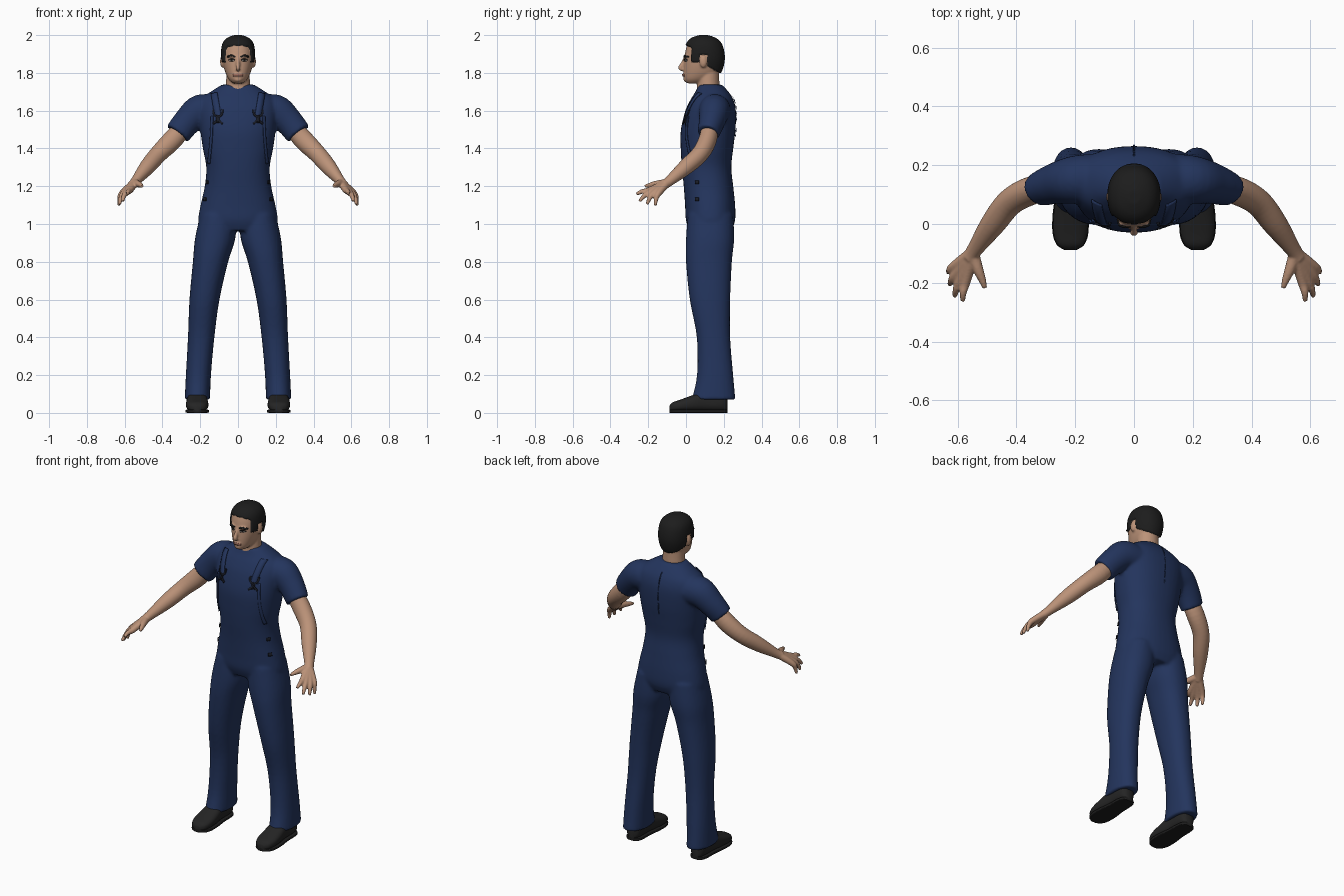
import bpy, bmesh, math
from mathutils import Vector
from mathutils.bvhtree import BVHTree

cube = bpy.data.objects.get("Cube")
if cube:
    bpy.data.objects.remove(cube)


def material(name, *rgb):
    m = bpy.data.materials.new(name)
    m.use_nodes = True
    m.diffuse_color = (*rgb, 1)
    node = next(n for n in m.node_tree.nodes if n.type == 'BSDF_PRINCIPLED')
    node.inputs["Base Color"].default_value = (*rgb, 1)
    return m


navy = material("navy cloth", .017, .035, .11)
skin = material("skin", .50, .29, .19)
hair = material("black hair", .012, .012, .012)
leather = material("shoe leather", .018, .018, .018)
metal = material("dark buckle", .01, .012, .02)
eye_white = material("eye white", .5, .45, .4)
lip = material("lip", .33, .15, .11)
X, Y, Z = Vector((1, 0, 0)), Vector((0, 1, 0)), Vector((0, 0, 1))


def smooth_path(rows, steps):
    """Catmull-Rom through rows of numbers."""
    rows = [Vector(r) for r in rows]
    ext = [rows[0]] + rows + [rows[-1]]
    out = []
    for i in range(len(rows) - 1):
        a, b, c, d = ext[i:i + 4]
        for k in range(steps):
            t = k / steps
            out.append(.5 * (2 * b + (c - a) * t + (2 * a - 5 * b + 4 * c - d) * t ** 2
                             + (3 * b - a - 3 * c + d) * t ** 3))
    return out + [rows[-1]]


def loft(bm, rows, axes=None, side=1, power=2, n=28, steps=5):
    """Closed tube through rows of x, y, z, radius, radius; side=-1 mirrors it."""
    path = smooth_path(rows, steps)
    rings = []
    for i, p in enumerate(path):
        c = Vector(p[:3])
        if axes:
            u, v = axes
        else:
            t = Vector(path[min(i + 1, len(path) - 1)][:3]) - Vector(path[max(i - 1, 0)][:3])
            u = t.cross(Y if abs(t.normalized().y) < .8 else Z).normalized()
            v = u.cross(t).normalized()
        ring = []
        for k in range(n):
            a = 2 * math.pi * k / n
            ca, sa = (math.copysign(abs(f) ** (2 / power), f) for f in (math.cos(a), math.sin(a)))
            q = c + u * ca * p[3] + v * sa * p[4]
            ring.append(bm.verts.new((q.x * side, q.y, q.z)))
        rings.append(ring)
    for r, s in zip(rings, rings[1:]):
        for k in range(n):
            bm.faces.new((r[k], r[k - 1], s[k - 1], s[k]))
    bm.faces.new(rings[0])
    bm.faces.new(rings[-1])


def upright(bm, rows, x=False, **kw):
    """Stack of level sections: z, front y, back y, then half width or inner and outer x."""
    data = []
    for z, f, b, *w in rows:
        lo, hi = (w if x else (-w[0], w[0]))
        data.append(((lo + hi) / 2, (f + b) / 2, z, (hi - lo) / 2, (b - f) / 2))
    loft(bm, data, axes=(X, Y), **kw)


def ball(bm, centre, size):
    made = bmesh.ops.create_uvsphere(bm, u_segments=16, v_segments=10, radius=1)
    for v in made["verts"]:
        v.co = Vector(centre) + Vector(a * b for a, b in zip(v.co, size))


def finish(name, bm, *mats, voxel=0, smoothing=3):
    bmesh.ops.recalc_face_normals(bm, faces=bm.faces[:])
    me = bpy.data.meshes.new(name)
    bm.to_mesh(me)
    bm.free()
    ob = bpy.data.objects.new(name, me)
    bpy.context.scene.collection.objects.link(ob)
    for m in mats:
        me.materials.append(m)
    if voxel:
        # Fuse overlapping pieces into one skin
        mod = ob.modifiers.new("fuse", 'REMESH')
        mod.mode, mod.voxel_size = 'VOXEL', voxel
        mod = ob.modifiers.new("relax", 'SMOOTH')
        mod.factor, mod.iterations = .5, smoothing
        dg = bpy.context.evaluated_depsgraph_get()
        fused = bpy.data.meshes.new_from_object(ob.evaluated_get(dg))
        ob.modifiers.clear()
        ob.data = fused
        fused.name = name
    ob.data.polygons.foreach_set("use_smooth", [True] * len(ob.data.polygons))
    ob.data.set_sharp_from_angle(angle=math.radians(50))
    return ob


def tree_of(ob):
    return BVHTree.FromObject(ob, bpy.context.evaluated_depsgraph_get())


def ribbon(name, tree, pts, width, mat, ray=Y, lift=.004, mirror=True):
    """Thin strip laid on a surface along (across, z) points, cast along ray."""
    across = X if ray == Y else Y
    path = smooth_path(pts, 8)
    for side in ((1, -1) if mirror else (1,)):
        bm = bmesh.new()
        rows = []
        for i, p in enumerate(path):
            t = path[min(i + 1, len(path) - 1)] - path[max(i - 1, 0)]
            nrm = Vector((-t.y, t.x)).normalized()
            row = []
            for k in (-1, 0, 1):
                q = p + nrm * width / 2 * k
                d = ray if ray.y else X * -side
                start = across * q.x * (side if ray.y else 1) + Z * q.y - d * 2
                hit, n, *_ = tree.ray_cast(start, d)
                row.append(bm.verts.new(hit + n * lift) if hit else None)
            if all(row):
                rows.append(row)
        for r, s in zip(rows, rows[1:]):
            for k in (0, 1):
                bm.faces.new((r[k], r[k + 1], s[k + 1], s[k]))
        ob = finish(name + ("_left" if side > 0 else "_right") * mirror, bm, mat)
        mod = ob.modifiers.new("thickness", 'SOLIDIFY')
        mod.thickness, mod.offset = lift * 1.4, 0


# Work suit: trunk, trouser legs and short sleeves
bm = bmesh.new()
upright(bm, [(.965, .02, .24, .2), (1.02, 0, .26, .211), (1.1, -.005, .26, .198), (1.2, -.012, .25, .176),
             (1.3, -.022, .24, .168), (1.4, -.028, .25, .186), (1.5, -.027, .262, .2),
             (1.6, -.003, .264, .21), (1.66, .025, .25, .195), (1.7, .05, .225, .145),
             (1.738, .068, .19, .085)], power=2.25, n=40)
for side in (1, -1):
    upright(bm, [(.07, .03, .262, .148, .282), (.2, .058, .25, .143, .276), (.4, .057, .234, .125, .265),
                 (.6, .02, .234, .098, .257), (.8, 0, .243, .052, .239), (.92, 0, .255, .015, .228),
                 (1.05, .01, .25, .005, .2)], x=True, side=side, power=2.2)
    loft(bm, [(.12, .155, 1.6, .08, .085), (.2, .15, 1.598, .087, .082), (.265, .138, 1.546, .075, .07),
              (.32, .118, 1.478, .07, .058)], side=side)
suit = finish("work_suit", bm, navy, voxel=.0095, smoothing=3)
cloth = tree_of(suit)

# Straps, bib seams, buckles and hip buttons
ribbon("front_strap", cloth, [(.125, 1.69), (.115, 1.63), (.105, 1.57)], .034, navy)
ribbon("back_strap", cloth, [(.12, 1.69), (.075, 1.57), (.035, 1.46)], .034, navy, ray=-Y)
ribbon("bib_edge", cloth, [(.135, 1.57), (.14, 1.45), (.152, 1.32)], .012, navy)
ribbon("buckle_stem", cloth, [(.105, 1.575), (.105, 1.535)], .016, metal)
for i, way in enumerate((-1, 1)):
    ribbon(f"buckle_arm_{i}", cloth, [(.105 + way * .024, 1.605), (.105 + way * .02, 1.58), (.105, 1.562)], .009, metal)
    ribbon(f"buckle_foot_{i}", cloth, [(.105 + way * .024, 1.53), (.105, 1.55)], .01, metal)
for i, z in enumerate((1.13, 1.22)):
    ribbon(f"hip_button_{i}", cloth, [(.052, z), (.07, z)], .018, metal, ray=X)

# Bare arms and hands
fingers = {"index": ((.572, -.195, 1.178), (.582, -.262, 1.158)),
           "middle": ((.59, -.19, 1.168), (.61, -.246, 1.12)),
           "ring": ((.605, -.17, 1.163), (.627, -.206, 1.104)),
           "little": ((.613, -.145, 1.163), (.632, -.163, 1.098))}
for side, label in ((1, "left"), (-1, "right")):
    bm = bmesh.new()
    loft(bm, [(.27, .13, 1.535, .045, .043), (.345, .115, 1.447, .053, .048), (.42, .075, 1.372, .047, .046),
              (.48, 0, 1.302, .042, .042), (.54, -.085, 1.23, .026, .028), (.56, -.115, 1.208, .024, .026)],
         side=side)
    for base, tip in fingers.values():
        mid = (Vector(base) + Vector(tip)) / 2 + Vector((.004, -.004, .004))
        loft(bm, [(.545, -.095, 1.222, .022, .022), (*base, .017, .017), (*mid, .0125, .0125), (*tip, .008, .008)],
             side=side, n=14)
    loft(bm, [(.548, -.1, 1.218, .022, .022), (.53, -.155, 1.212, .018, .018), (.516, -.19, 1.206, .013, .013),
              (.507, -.218, 1.2, .008, .008)], side=side, n=14)
    finish(label + "_arm", bm, skin, voxel=.005, smoothing=2)

    # Shoe upper and sole
    bm = bmesh.new()
    shoe = [(-.088, .02, .015), (-.07, .045, .024), (-.03, .058, .031), (.03, .058, .042),
            (.1, .05, .055), (.17, .048, .055), (.205, .04, .052), (.22, .022, .045)]
    loft(bm, [(.216, y, .008 + h, w, h) for y, w, h in shoe], axes=(X, Z), side=side, power=2.6)
    finish(label + "_shoe", bm, leather)
    bm = bmesh.new()
    loft(bm, [(.216, y, .009, w * 1.05, .009) for y, w, h in shoe], axes=(X, Z), side=side, power=6)
    finish(label + "_sole", bm, hair)

# Head with neck, nose, brow, chin and ears
bm = bmesh.new()
upright(bm, [(1.745, .004, .09, .026), (1.765, -.009, .13, .048), (1.8, -.012, .175, .066),
             (1.85, -.01, .194, .079), (1.9, -.006, .196, .082), (1.95, .008, .182, .075),
             (1.977, .032, .155, .054), (1.991, .07, .115, .02)], power=2.15, n=36)
upright(bm, [(1.66, .05, .19, .08), (1.72, .058, .178, .066), (1.82, .06, .175, .06)])
loft(bm, [(0, .002, 1.89, .009, .01), (0, -.016, 1.85, .01, .012), (0, -.03, 1.827, .013, .012),
          (0, -.018, 1.815, .012, .008)], n=14)
ball(bm, (0, -.001, 1.766), (.022, .013, .014))
ball(bm, (0, -.009, 1.79), (.024, .01, .012))
for side in (1, -1):
    ball(bm, (side * .084, .092, 1.86), (.011, .02, .032))
    ball(bm, (side * .03, .0, 1.887), (.026, .012, .008))
head = finish("head", bm, skin, hair, voxel=.0055, smoothing=3)


def hairline(y):
    if y < .03:
        return 1.945 - max(y, 0) * .4
    if y < .072:
        return 1.855
    return 1.896 if y < .112 else 1.835 - (y - .112) * .55


# Hair: faces above the hairline, raised off the scalp
bm = bmesh.new()
bm.from_mesh(head.data)
bm.normal_update()
for f in bm.faces:
    c = f.calc_center_median()
    f.material_index = int(c.z > hairline(c.y))
raised = [(v, v.normal * .009) for v in bm.verts if all(f.material_index for f in v.link_faces)]
for v, move in raised:
    v.co += move
bm.to_mesh(head.data)
bm.free()

# Painted face details
face = tree_of(head)
ribbon("eye", face, [(.019, 1.866), (.032, 1.869), (.045, 1.866)], .011, eye_white, lift=.0015)
ribbon("iris", face, [(.027, 1.867), (.037, 1.867)], .011, hair, lift=.003)
ribbon("upper_lid", face, [(.017, 1.868), (.032, 1.876), (.048, 1.868)], .004, hair, lift=.003)
ribbon("eyebrow", face, [(.015, 1.884), (.035, 1.891), (.056, 1.884)], .007, hair, lift=.002)
ribbon("lips", face, [(-.024, 1.787), (0, 1.789), (.024, 1.787)], .012, lip, lift=.0015, mirror=False)
